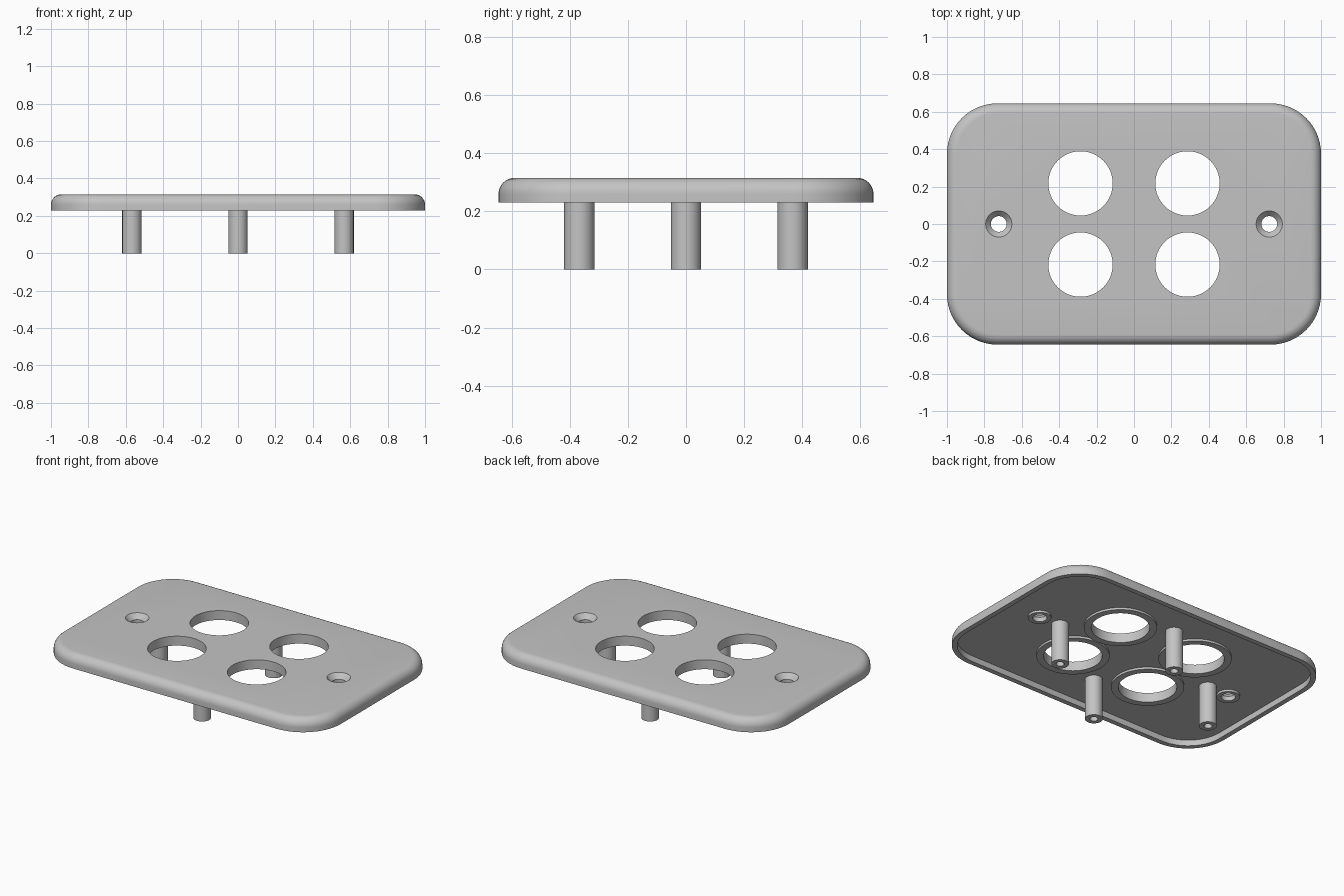
import bpy, bmesh
from math import sin, cos, pi, radians

if "Cube" in bpy.data.objects:
    bpy.data.objects.remove(bpy.data.objects["Cube"])

GREY = (0.55, 0.55, 0.55, 1)
mat = bpy.data.materials.new("plain grey")
mat.use_nodes = True
mat.diffuse_color = GREY
mat.node_tree.nodes["Principled BSDF"].inputs["Base Color"].default_value = GREY

HALF_X, HALF_Y, CORNER = 1.0, 0.645, 0.27
TOP, FLOOR, BOTTOM = 0.315, 0.268, 0.23
EDGE, WALL = 0.055, 0.032
BUTTON_SPOTS = [(x, y) for x in (-0.286, 0.286) for y in (-0.217, 0.217)]
SCREW_SPOTS = [(-0.723, 0), (0.723, 0)]


def loft(bm, rings):
    """Skin a stack of equal-sized point rings and cap both ends."""
    loops = [[bm.verts.new(p) for p in ring] for ring in rings]
    for a, b in zip(loops, loops[1:]):
        for i in range(len(a)):
            j = (i + 1) % len(a)
            bm.faces.new((a[i], a[j], b[j], b[i]))
    bm.faces.new(loops[0])
    bm.faces.new(loops[-1])


def turned(bm, spot, profile, sides=64):
    """Revolve a (radius, z) profile about a vertical axis at spot."""
    angles = [2 * pi * i / sides for i in range(sides)]
    loft(bm, [[(spot[0] + r * cos(a), spot[1] + r * sin(a), z) for a in angles]
              for r, z in profile])


def outline(inset, z, steps=14):
    """Rounded rectangle shrunk by inset."""
    pts = []
    r = CORNER - inset
    for q, (sx, sy) in enumerate([(1, 1), (-1, 1), (-1, -1), (1, -1)]):
        for i in range(steps + 1):
            a = (q + i / steps) * pi / 2
            pts.append((sx * (HALF_X - CORNER) + r * cos(a),
                        sy * (HALF_Y - CORNER) + r * sin(a), z))
    return pts


def make(name, bm):
    bmesh.ops.recalc_face_normals(bm, faces=bm.faces)
    mesh = bpy.data.meshes.new(name)
    bm.to_mesh(mesh)
    bm.free()
    mesh.materials.append(mat)
    obj = bpy.data.objects.new(name, mesh)
    bpy.context.collection.objects.link(obj)
    return obj


def activate(obj):
    bpy.ops.object.select_all(action='DESELECT')
    obj.select_set(True)
    bpy.context.view_layer.objects.active = obj


def combine(obj, tool, operation):
    tool.hide_render = True
    mod = obj.modifiers.new(operation.lower(), 'BOOLEAN')
    mod.operation, mod.object, mod.solver = operation, tool, 'EXACT'
    activate(obj)
    bpy.ops.object.modifier_apply(modifier=mod.name)
    bpy.data.objects.remove(tool)


def smooth(obj):
    activate(obj)
    bpy.ops.object.shade_smooth_by_angle(angle=radians(30))


# Cover plate: hollow underside, thin rim, rounded upper edge
bm = bmesh.new()
rings = [outline(WALL, FLOOR), outline(WALL, BOTTOM), outline(0, BOTTOM)]
for i in range(9):
    a = i / 8 * pi / 2
    rings.append(outline(EDGE * (1 - cos(a)), TOP - EDGE * (1 - sin(a))))
loft(bm, rings)
plate = make("cover_plate", bm)

# Low collars around the openings on the underside
bm = bmesh.new()
for spot in BUTTON_SPOTS:
    turned(bm, spot, [(0.215, FLOOR - 0.014), (0.215, FLOOR + 0.02)])
for spot in SCREW_SPOTS:
    turned(bm, spot, [(0.068, FLOOR - 0.014), (0.068, FLOOR + 0.01)])
combine(plate, make("collars", bm), 'UNION')

# Round openings and countersunk screw holes
bm = bmesh.new()
for spot in BUTTON_SPOTS:
    turned(bm, spot, [(0.172, 0.1), (0.172, 0.5)])
for spot in SCREW_SPOTS:
    turned(bm, spot, [(0.042, 0.1), (0.042, TOP - 0.032),
                      (0.07, TOP), (0.07, 0.5)])
combine(plate, make("openings", bm), 'DIFFERENCE')
smooth(plate)

# Four mounting posts with blind pilot holes
for name, spot in {"left_post": (0.567, 0), "right_post": (-0.567, 0),
                   "front_post": (0, -0.367), "back_post": (0, 0.367)}.items():
    bm = bmesh.new()
    turned(bm, spot, [(0.052, FLOOR + 0.01), (0.052, 0), (0.024, 0), (0.024, 0.15)], 40)
    smooth(make(name, bm))
